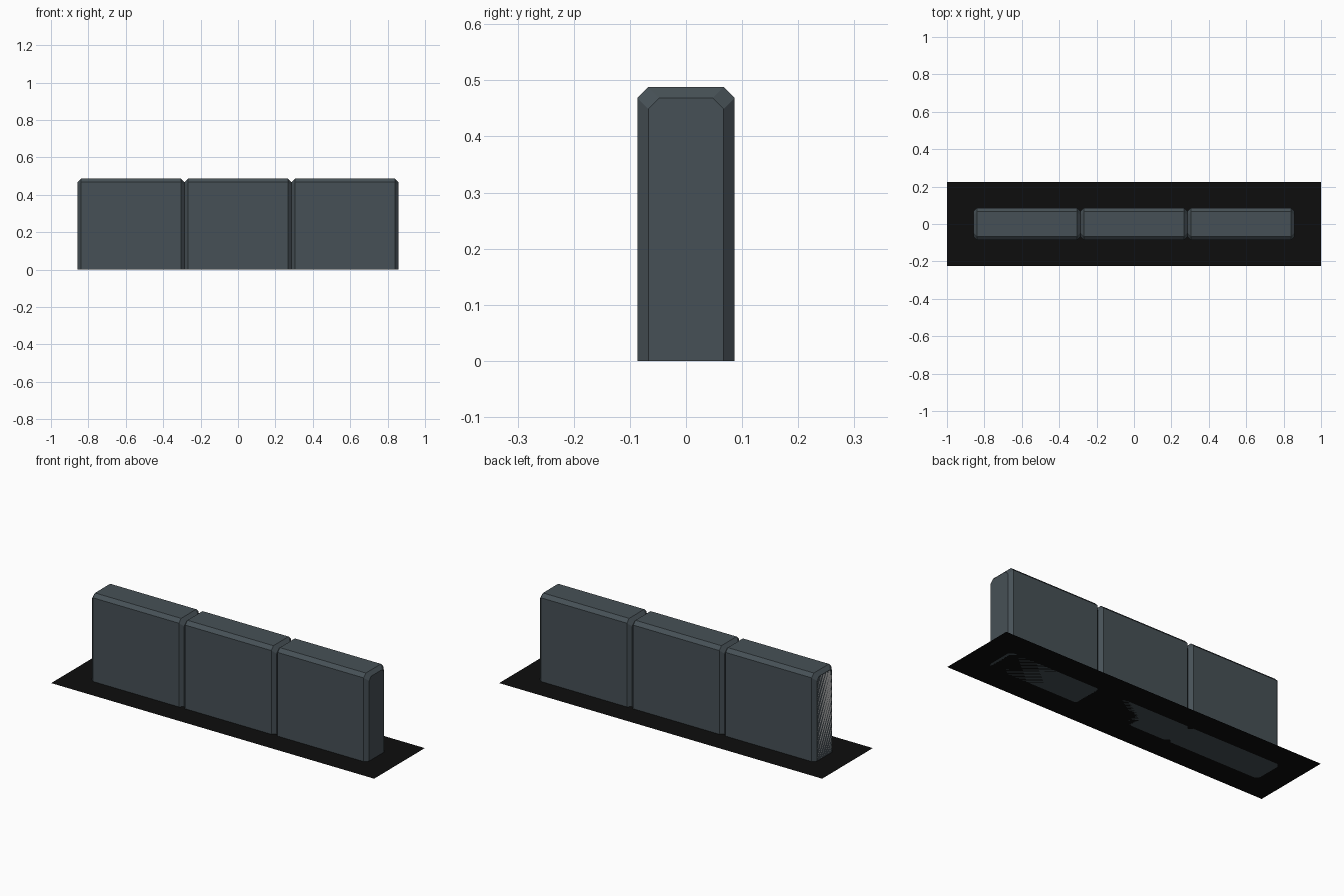
import bpy
import bmesh

if "Cube" in bpy.data.objects:
    bpy.data.objects.remove(bpy.data.objects["Cube"])

HALF_Y, TOP, CH = 0.0865, 0.488, 0.0195   # block half depth, height, chamfer
LENGTH = 0.572                            # length of one block


def material(name, rgb):
    m = bpy.data.materials.new(name)
    m.diffuse_color = (*rgb, 1.0)
    m.use_nodes = True
    m.node_tree.nodes["Principled BSDF"].inputs["Base Color"].default_value = m.diffuse_color
    return m


slate = material("slate grey", (0.062, 0.081, 0.093))
black = material("black", (0.004, 0.004, 0.004))
pale = material("pale grey", (0.6, 0.6, 0.6))


def profile(x, inset):
    """Upright cross-section with chamfered top corners."""
    w, h = HALF_Y - inset, TOP - inset
    return [(x, -w, 0), (x, w, 0), (x, w, h - CH),
            (x, w - CH, h), (x, -w + CH, h), (x, -w, h - CH)]


def make_object(name, bm, mat):
    bmesh.ops.recalc_face_normals(bm, faces=bm.faces)
    mesh = bpy.data.meshes.new(name)
    bm.to_mesh(mesh)
    bm.free()
    mesh.materials.append(mat)
    ob = bpy.data.objects.new(name, mesh)
    bpy.context.collection.objects.link(ob)
    return ob


# Wall blocks: four cross-sections lofted along x, chamfered at both ends
for i, label in enumerate(("left", "middle", "right")):
    cx, h = (i - 1) * LENGTH, LENGTH / 2
    bm = bmesh.new()
    sections = [(cx - h, CH), (cx - h + CH, 0), (cx + h - CH, 0), (cx + h, CH)]
    rings = [[bm.verts.new(p) for p in profile(*s)] for s in sections]
    for a, b in zip(rings, rings[1:]):
        for k in range(6):
            n = (k + 1) % 6
            bm.faces.new((a[k], a[n], b[n], b[k]))
    bm.faces.new(rings[0])
    bm.faces.new(rings[-1])
    make_object(f"{label}_block", bm, slate)

# Pale end faces lying flush in the two outer ends
for side, label in ((-1, "left"), (1, "right")):
    bm = bmesh.new()
    pts = profile(side * LENGTH * 1.5, CH)
    pts = pts[2:] + pts[:2]
    bm.faces.new([bm.verts.new(p) for p in (pts if side > 0 else pts[::-1])])
    make_object(f"{label}_end_face", bm, pale)

# Flat base sheet
bm = bmesh.new()
bm.faces.new([bm.verts.new(p) for p in
              ((-1, -0.224, 0), (1, -0.224, 0), (1, 0.224, 0), (-1, 0.224, 0))])
make_object("base_sheet", bm, black)
